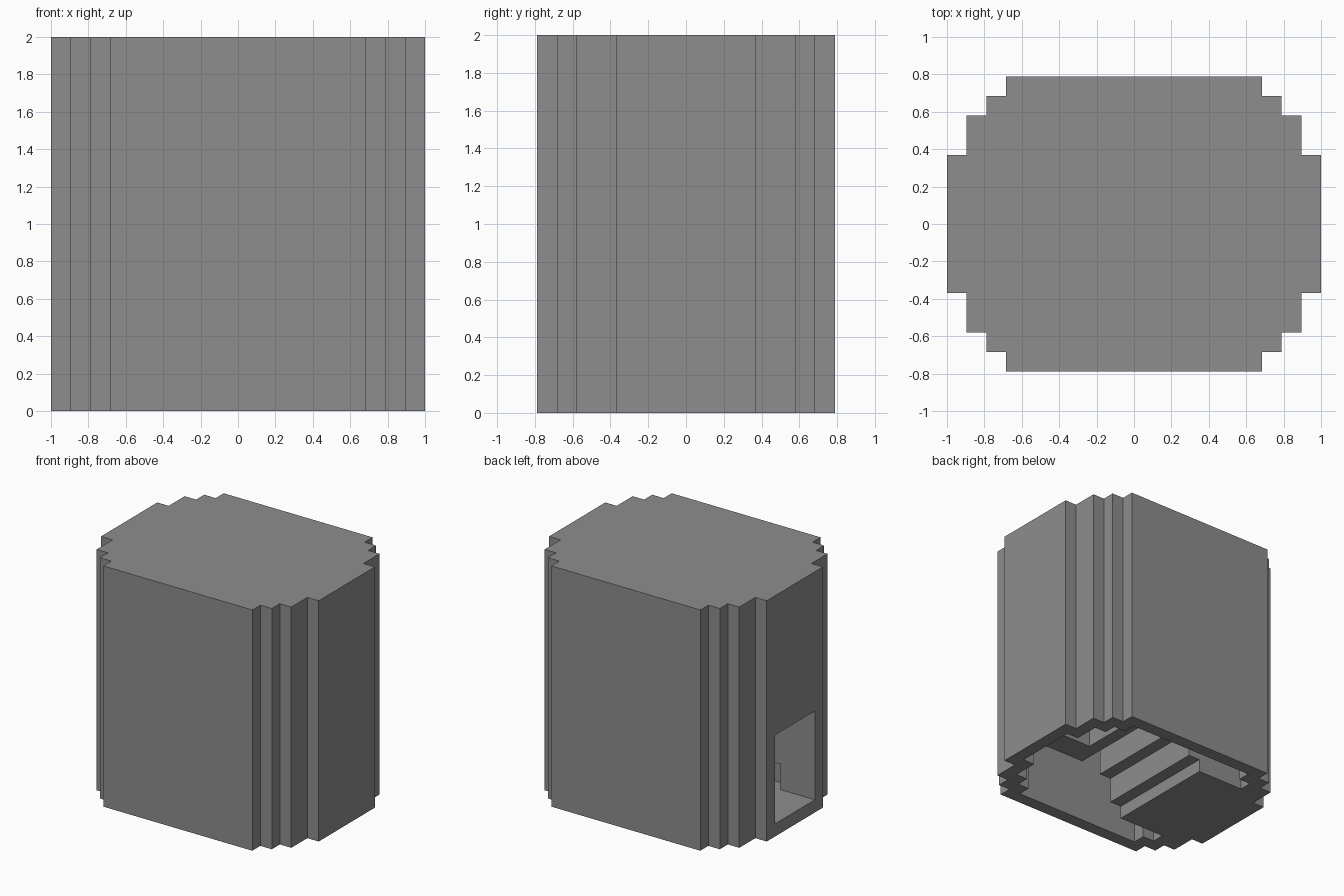
import bpy
import bmesh
from mathutils import Vector

cube = bpy.data.objects.get("Cube")
if cube:
    bpy.data.objects.remove(cube, do_unlink=True)

U = 2 / 19  # one grid step

grey = bpy.data.materials.new("plain_grey")
grey.use_nodes = True
colour = (0.27, 0.27, 0.27, 1)
grey.diffuse_color = colour
grey.node_tree.nodes["Principled BSDF"].inputs["Base Color"].default_value = colour


def prism(name, points, low, high, sideways=False):
    """Extrude an xy outline along z, or an xz outline along y."""
    place = (lambda a, b, c: Vector((a, c, b)) * U) if sideways else (lambda a, b, c: Vector((a, b, c)) * U)
    bm = bmesh.new()
    face = bm.faces.new([bm.verts.new(place(a, b, low)) for a, b in points])
    new = bmesh.ops.extrude_face_region(bm, geom=[face])["geom"]
    move = place(0, 0, high - low)
    bmesh.ops.translate(bm, vec=move, verts=[v for v in new if isinstance(v, bmesh.types.BMVert)])
    bmesh.ops.recalc_face_normals(bm, faces=bm.faces)
    mesh = bpy.data.meshes.new(name)
    bm.to_mesh(mesh)
    bm.free()
    mesh.materials.append(grey)
    obj = bpy.data.objects.new(name, mesh)
    bpy.context.collection.objects.link(obj)
    return obj


def half_outline(corners):
    """Stepped +x half of a footprint, from the back edge to the front edge."""
    pts = []
    for i, (x, y) in enumerate(corners):
        pts.append((x, y))
        if i + 1 < len(corners):
            pts.append((x, corners[i + 1][1]))
    return pts + [(x, -y) for x, y in reversed(pts)]


# Outer stepped block
outer = half_outline([(6.5, 7.5), (7.5, 6.5), (8.5, 5.5), (9.5, 3.5)])
body = prism("stepped_body", outer + [(-x, -y) for x, y in outer], 0, 19)

cutters = []

# Low hollow under the landing, one step inside the outer wall
inner = half_outline([(5.5, 6.5), (6.5, 5.5), (7.5, 4.5), (8.5, 2.5)])
cutters.append(prism("low_hollow", [(-0.5, 6.5)] + inner + [(-0.5, -6.5)], -1, 5))

# Taller hollows on both sides of the entrance passage
lane = [(-6.5, 4.5), (-0.5, 4.5), (-0.5, 6.5), (-5.5, 6.5), (-5.5, 5.5), (-6.5, 5.5)]
for side in (1, -1):
    cutters.append(prism("side_hollow", [(x, y * side) for x, y in lane], -1, 10))

# Stepped underside of the staircase
steps = [(-2.5, -1)]
for i in range(9):
    steps += [(-2.5 + i, 1 + 2 * i), (-1.5 + i, 1 + 2 * i)]
steps += [(7.5, 17), (7.5, -1)]
cutters.append(prism("stair_underside", steps, -4.5, 4.5, True))

# Entrance passage with stairs going up
passage = [(-10, 8), (-10, 1), (-3.5, 1)]
for i in range(3):
    passage += [(-3.5 + i, 3 + 2 * i), (-2.5 + i, 3 + 2 * i)]
passage.append((-0.5, 8))
cutters.append(prism("entrance_passage", passage, -2.5, 2.5, True))

# Low recesses along the passage walls
recess = [(-6.5, 1), (-3.5, 1), (-3.5, 3), (-6.5, 3)]
cutters.append(prism("wall_recess", recess, -3.5, 3.5, True))

# Carve the block, then drop the cutters
for cutter in cutters:
    cutter.hide_render = True
    mod = body.modifiers.new(cutter.name, "BOOLEAN")
    mod.operation = "DIFFERENCE"
    mod.solver = "EXACT"
    mod.object = cutter
bpy.context.view_layer.update()
carved = bpy.data.meshes.new_from_object(body.evaluated_get(bpy.context.evaluated_depsgraph_get()))
body.modifiers.clear()
body.data = carved
for cutter in cutters:
    bpy.data.objects.remove(cutter, do_unlink=True)
